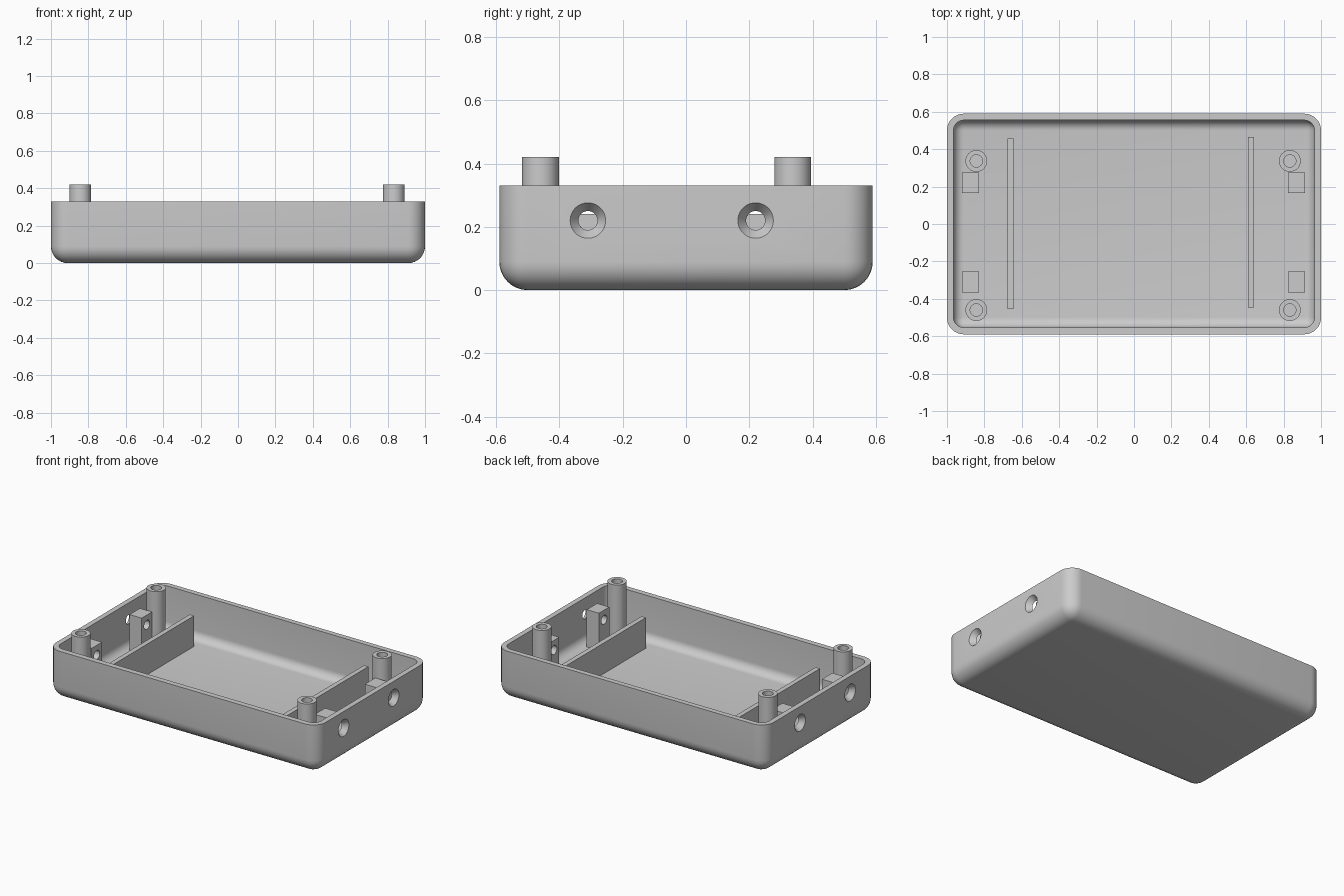
import bpy
import bmesh
from math import pi, radians
from mathutils import Matrix, Vector

default = bpy.data.objects.get("Cube")
if default:
    bpy.data.objects.remove(default)

GREY = (0.6, 0.6, 0.6, 1)
plastic = bpy.data.materials.new("grey plastic")
plastic.use_nodes = True
plastic.diffuse_color = GREY
plastic.node_tree.nodes["Principled BSDF"].inputs["Base Color"].default_value = GREY


def finish(name, bm):
    mesh = bpy.data.meshes.new(name)
    bm.to_mesh(mesh)
    bm.free()
    mesh.materials.append(plastic)
    obj = bpy.data.objects.new(name, mesh)
    bpy.context.collection.objects.link(obj)
    return obj


def box(name, low, high, radius=0):
    """Box between two corners; a radius rounds all edges but the top ones."""
    low, high = Vector(low), Vector(high)
    bm = bmesh.new()
    bmesh.ops.create_cube(bm, size=1)
    bmesh.ops.scale(bm, vec=high - low, verts=bm.verts)
    bmesh.ops.translate(bm, vec=(low + high) / 2, verts=bm.verts)
    if radius:
        edges = [e for e in bm.edges if min(v.co.z for v in e.verts) < high.z - 0.01]
        bmesh.ops.bevel(bm, geom=edges, offset=radius, segments=8,
                        profile=0.5, affect='EDGES')
    return finish(name, bm)


def cone(name, centre, r1, r2, depth, turn=0):
    """Round solid along z, or along x when turned about y."""
    bm = bmesh.new()
    matrix = Matrix.Translation(centre) @ Matrix.Rotation(turn, 4, 'Y')
    bmesh.ops.create_cone(bm, cap_ends=True, segments=48, radius1=r1, radius2=r2,
                          depth=depth, matrix=matrix)
    return finish(name, bm)


def cut(obj, cutter):
    mod = obj.modifiers.new("cut", 'BOOLEAN')
    mod.operation = 'DIFFERENCE'
    mod.solver = 'EXACT'
    mod.object = cutter
    bpy.context.view_layer.objects.active = obj
    bpy.ops.object.modifier_apply(modifier=mod.name)
    bpy.data.objects.remove(cutter)


def smooth(obj):
    bpy.ops.object.select_all(action='DESELECT')
    obj.select_set(True)
    bpy.context.view_layer.objects.active = obj
    bpy.ops.object.shade_smooth_by_angle(angle=radians(30))


FLOOR = 0.035
SUNK = 0.02          # parts start slightly inside the floor
HOLE_Z = 0.22
HOLE_Y = {"front": -0.31, "back": 0.22}
POST_Y = {"front": -0.46, "back": 0.337}

# Open tray with rounded corners and bottom
tray = box("tray", (-1, -0.59, 0), (1, 0.59, 0.33), 0.09)
cut(tray, box("cavity", (-0.965, -0.553, FLOOR), (0.965, 0.555, 0.5), 0.055))

for side, s in (("left", 1), ("right", -1)):
    shift = -0.005   # the inner fittings sit slightly off centre
    for end in ("front", "back"):
        y = HOLE_Y[end]

        # Countersunk screw hole through the end wall
        cut(tray, cone("countersink", (s * 0.9825, y, HOLE_Z),
                       0.0226, 0.0634, 0.055, s * pi / 2))

        # Drilled block behind the hole
        x = s * 0.872 + shift / 2
        block = box(f"{side}_{end}_block", (x - 0.045, y - 0.055, SUNK),
                    (x + 0.045, y + 0.055, 0.285))
        cut(block, cone("drill", (x, y, HOLE_Z), 0.03, 0.03, 0.2, pi / 2))
        smooth(block)

        # Hollow screw post
        spot = Vector((s * 0.838 + shift, POST_Y[end], 0))
        post = cone(f"{side}_{end}_post", spot + Vector((0, 0, (SUNK + 0.42) / 2)),
                    0.058, 0.058, 0.42 - SUNK)
        cut(post, cone("bore", spot + Vector((0, 0, 0.27)), 0.033, 0.033, 0.46))
        smooth(post)

    # Low divider rib across the floor
    x = s * 0.643 - 0.017
    y = 0.005 + s * 0.004
    box(f"{side}_divider", (x - 0.016, y - 0.455, SUNK), (x + 0.016, y + 0.455, 0.24))

smooth(tray)
